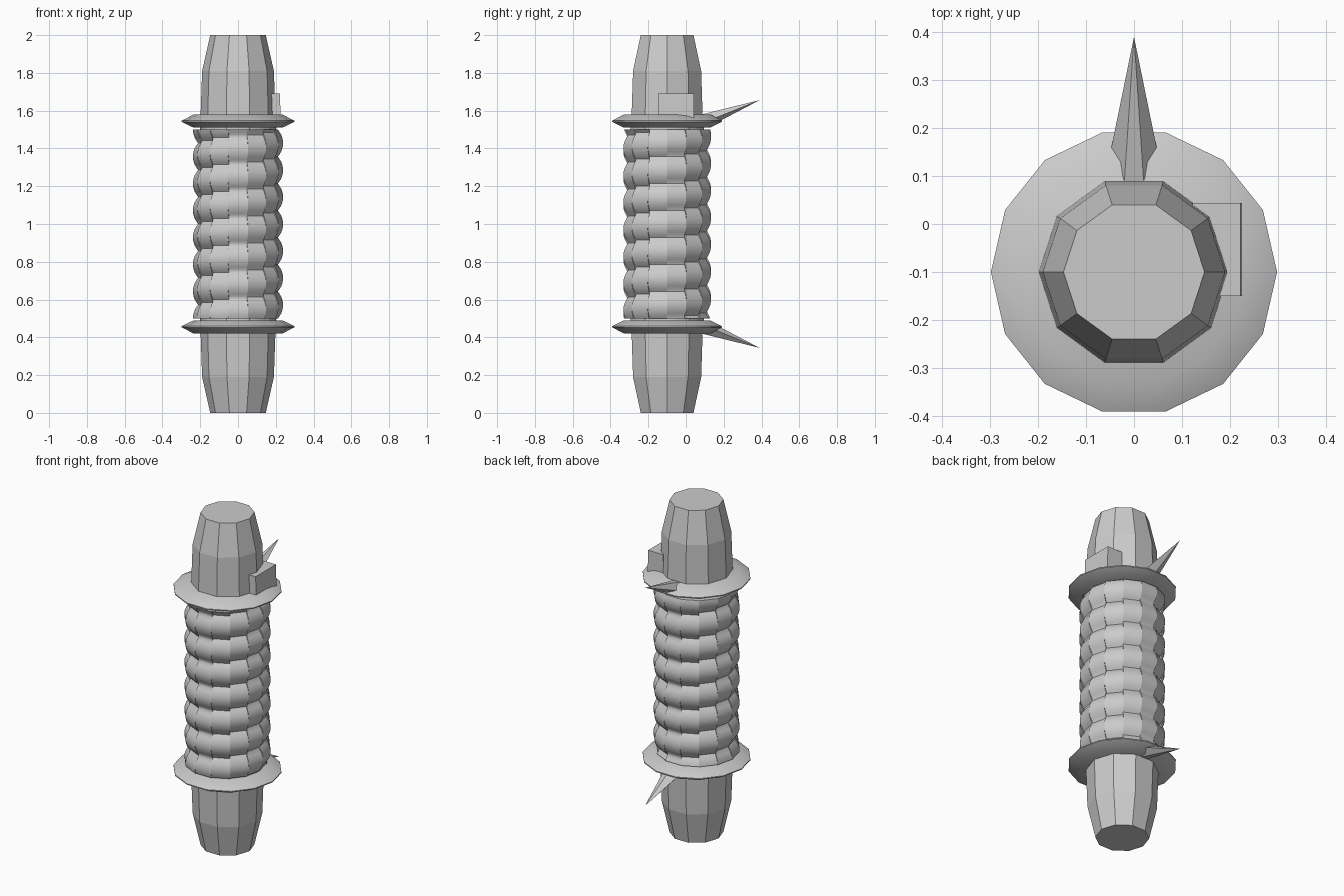
import bpy, bmesh, math

if "Cube" in bpy.data.objects:
    bpy.data.objects.remove(bpy.data.objects["Cube"])

CY = -0.10  # the shaft axis sits forward of the origin; the spikes reach back

grey = bpy.data.materials.new("plain grey")
grey.diffuse_color = (0.6, 0.6, 0.6, 1)
grey.use_nodes = True
grey.node_tree.nodes["Principled BSDF"].inputs["Base Color"].default_value = grey.diffuse_color


def finish(name, bm, smooth=None):
    bmesh.ops.recalc_face_normals(bm, faces=bm.faces[:])
    me = bpy.data.meshes.new(name)
    bm.to_mesh(me)
    bm.free()
    me.materials.append(grey)
    ob = bpy.data.objects.new(name, me)
    bpy.context.collection.objects.link(ob)
    if smooth:
        bpy.ops.object.select_all(action='DESELECT')
        ob.select_set(True)
        bpy.context.view_layer.objects.active = ob
        bpy.ops.object.shade_smooth_by_angle(angle=math.radians(smooth))
    return ob


def lathe(name, profile, sides, smooth=None):
    """Stack of n-sided rings from (radius, z) points, capped at both ends."""
    bm = bmesh.new()
    rings = []
    for r, z in profile:
        rings.append([bm.verts.new((r * math.cos(2 * math.pi * i / sides),
                                    CY + r * math.sin(2 * math.pi * i / sides), z))
                      for i in range(sides)])
    for a, b in zip(rings, rings[1:]):
        for i in range(sides):
            j = (i + 1) % sides
            bm.faces.new((a[i], a[j], b[j], b[i]))
    bm.faces.new(rings[0])
    bm.faces.new(rings[-1])
    return finish(name, bm, smooth)


# Ten-sided tapered shaft ends, and the flared collars between them and the grip
for name, sign in (("lower", -1), ("upper", 1)):
    def z(h):
        return 1 + sign * h
    lathe(name + "_shaft", [(0.198, z(0.49)), (0.198, z(0.58)),
                            (0.19, z(0.81)), (0.147, z(1.0))], 10)
    lathe(name + "_collar", [(0.235, z(0.51)), (0.298, z(0.541)),
                             (0.298, z(0.547)), (0.235, z(0.58))], 14, 35)

    # Pointed spike at the back of each collar
    bm = bmesh.new()
    for x, y, h in ((0.02, 0.09, 0.582), (0.048, 0.155, 0.562), (0, 0.15, 0.53),
                    (0, 0.09, 0.53), (0, 0.39, 0.656)):
        for s in ((1, -1) if x else (1,)):
            bm.verts.new((s * x, y, z(h)))
    bmesh.ops.convex_hull(bm, input=bm.verts[:])
    finish(name + "_spike", bm)

# Grip: ribs winding round the shaft in fourteen stepped panels
SIDES, TURNS, ROWS = 14, 7, 70
bm = bmesh.new()
columns = []
for i in range(SIDES):
    shift = (i + 0.5) / SIDES
    for k in (i, i + 1):
        a = 2 * math.pi * k / SIDES
        col = []
        for n in range(ROWS + 1):
            t = n / ROWS
            r = 0.205 + 0.033 * abs(math.sin(math.pi * (t * TURNS - shift))) ** 0.75
            col.append(bm.verts.new((r * math.cos(a), CY + r * math.sin(a), 0.5 + t)))
        columns.append(col)
for c, col in enumerate(columns):
    nxt = columns[(c + 1) % len(columns)]
    for n in range(ROWS):
        bm.faces.new((col[n], nxt[n], nxt[n + 1], col[n + 1]))
for n in (0, ROWS):
    bm.faces.new([col[n] for col in columns])
finish("ribbed_grip", bm, 40)

# Core inside the grip, joining it to the collars
lathe("inner_core", [(0.2, 0.45), (0.2, 1.55)], 14, 35)

# Square button above the upper collar
bm = bmesh.new()
bmesh.ops.create_cube(bm, size=1)
for v in bm.verts:
    v.co.x = 0.172 + v.co.x * (0.107 if v.co.z < 0 else 0.1)
    v.co.y = -0.053 + v.co.y * 0.193
    v.co.z = 1.625 + v.co.z * 0.13
finish("button", bm)
